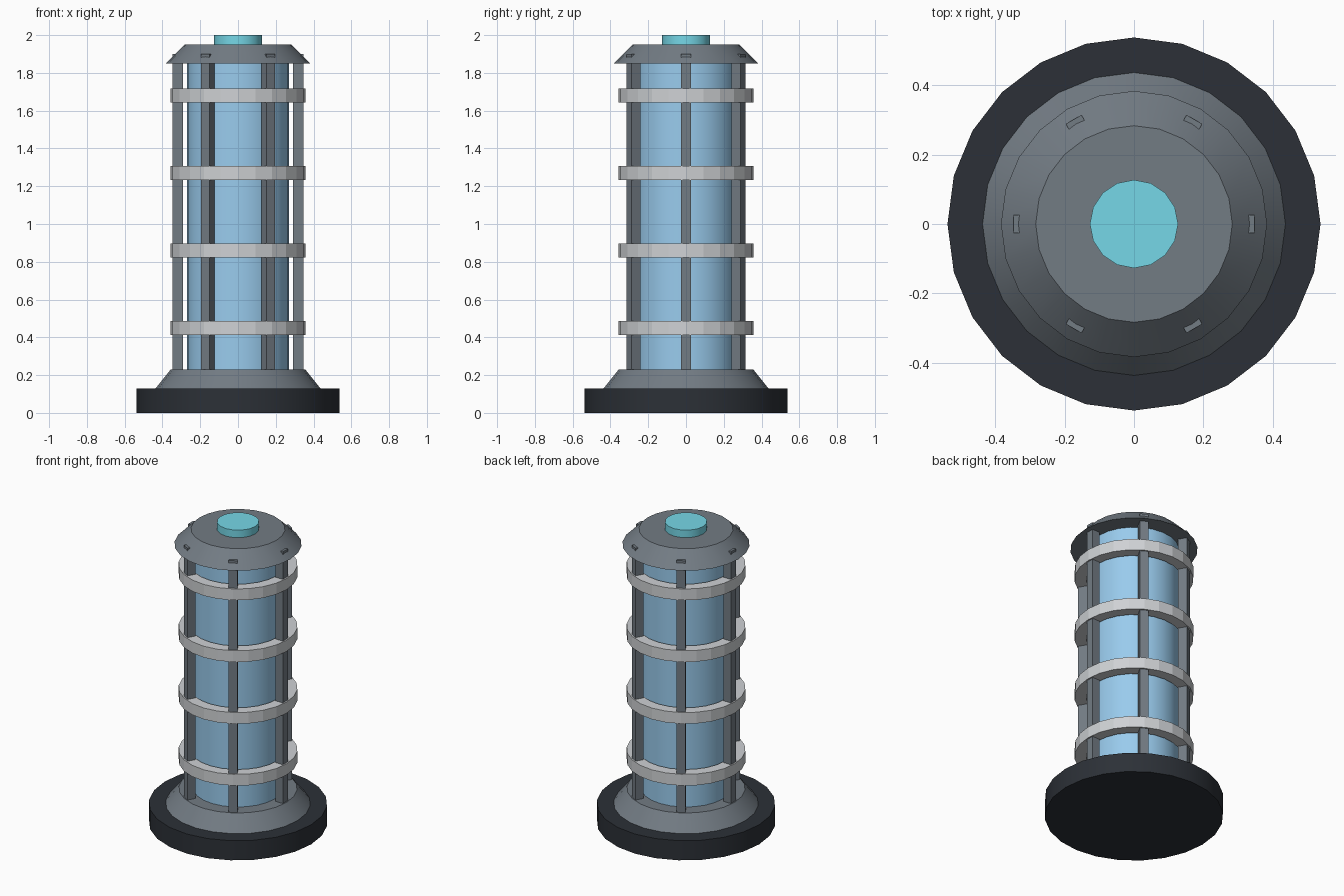
import bpy
import math

if "Cube" in bpy.data.objects:
    bpy.data.objects.remove(bpy.data.objects["Cube"])


def material(name, rgb):
    m = bpy.data.materials.new(name)
    m.diffuse_color = (*rgb, 1)
    m.use_nodes = True
    m.node_tree.nodes["Principled BSDF"].inputs["Base Color"].default_value = m.diffuse_color
    return m


DARK = material("dark_metal", (0.025, 0.03, 0.038))
GREY = material("grey_metal", (0.17, 0.20, 0.23))
LIGHT = material("light_metal", (0.62, 0.64, 0.66))
BLUE = material("blue_glass", (0.32, 0.60, 0.85))
CYAN = material("cyan_light", (0.18, 0.68, 0.80))


def frustum(name, r1, r2, z0, z1, mat, sides=24):
    bpy.ops.mesh.primitive_cone_add(vertices=sides, radius1=r1, radius2=r2,
                                    depth=z1 - z0, location=(0, 0, (z0 + z1) / 2))
    ob = bpy.context.object
    ob.name = name
    ob.data.materials.append(mat)
    bpy.ops.object.shade_smooth_by_angle(angle=math.radians(30))
    return ob


def ring(name, r_in, r_out, z0, z1, mat, sides=24):
    # square section swept round the z axis
    section = [(r_in, z0), (r_out, z0), (r_out, z1), (r_in, z1)]
    verts, faces = [], []
    for i in range(sides):
        a = 2 * math.pi * i / sides
        verts += [(r * math.cos(a), r * math.sin(a), z) for r, z in section]
        j = (i + 1) % sides
        for k in range(4):
            n = (k + 1) % 4
            faces.append((4 * i + k, 4 * j + k, 4 * j + n, 4 * i + n))
    me = bpy.data.meshes.new(name)
    me.from_pydata(verts, [], faces)
    me.materials.append(mat)
    # faces point outwards
    me.flip_normals() if me.polygons[1].normal.x < 0 else None
    ob = bpy.data.objects.new(name, me)
    bpy.context.collection.objects.link(ob)


# base and collar
frustum("base", 0.537, 0.537, 0.0, 0.13, DARK)
frustum("lower_collar", 0.436, 0.356, 0.13, 0.23, GREY)

# glass core
frustum("glass_core", 0.27, 0.27, 0.2, 1.88, BLUE)

# cap and top light
frustum("top_cap", 0.383, 0.283, 1.85, 1.95, GREY)
frustum("top_light", 0.127, 0.127, 1.94, 2.0, CYAN, 16)

# cage rings
for i in range(4):
    z = 0.45 + 0.41 * i
    ring(f"cage_ring_{i + 1}", 0.288, 0.358, z - 0.0375, z + 0.0375, LIGHT)

# upright bars, poking slightly through the cap
for i in range(6):
    a = math.radians(60 * i)
    bpy.ops.mesh.primitive_cube_add(size=1, rotation=(0, 0, a),
                                    location=(0.32 * math.cos(a), 0.32 * math.sin(a), 1.05))
    bar = bpy.context.object
    bar.name = f"cage_bar_{i + 1}"
    bar.scale = (0.055, 0.052, 1.7)
    bar.data.materials.append(GREY)
